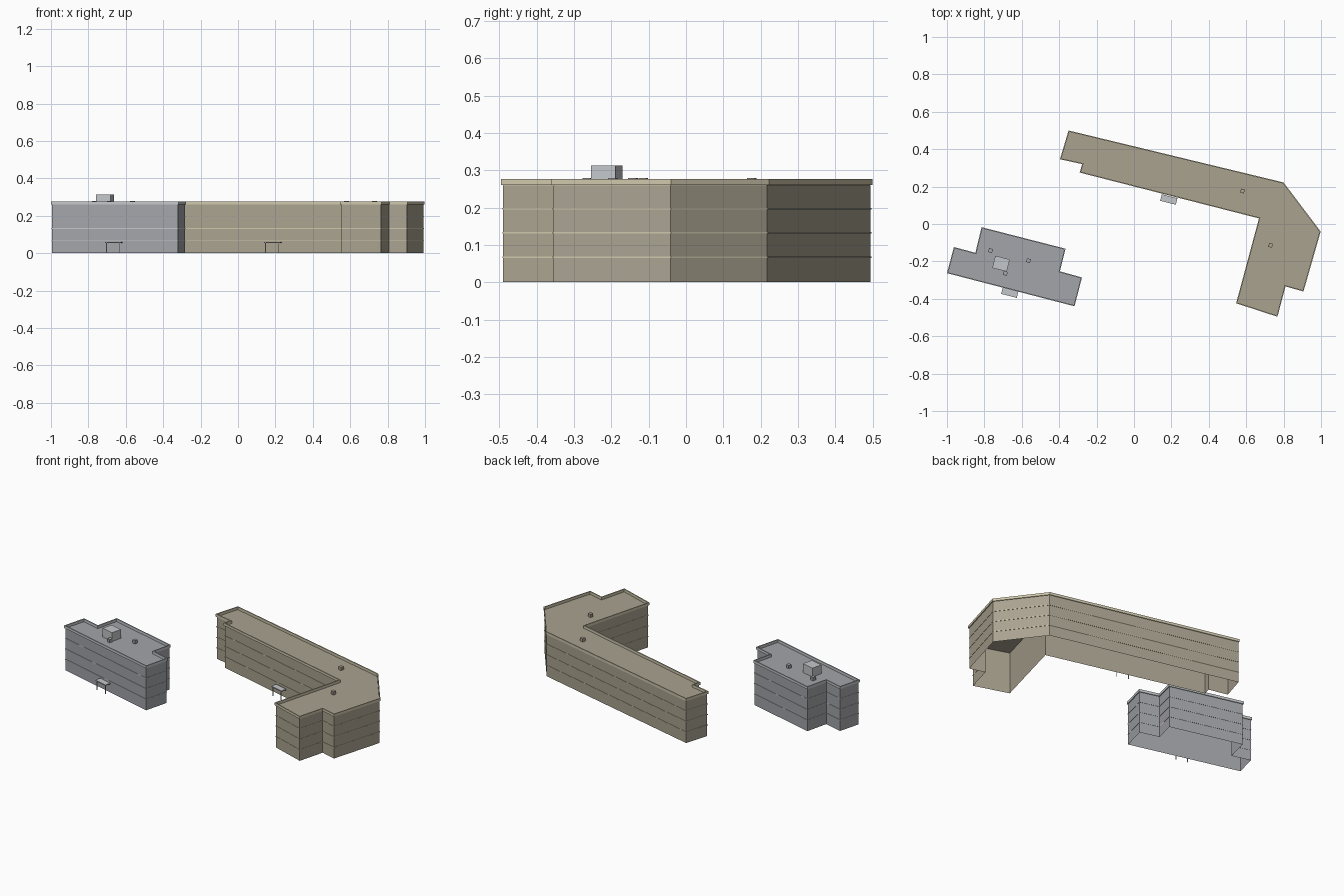
import bpy, bmesh, math
from mathutils import Vector, Matrix

if "Cube" in bpy.data.objects:
    bpy.data.objects.remove(bpy.data.objects["Cube"], do_unlink=True)

TILT = math.radians(-14.3)
ROOF, PARAPET_BASE, TOP = 0.259, 0.26, 0.276
FLOOR = 0.065
WALL_INSET = 0.005


def material(name, rgb):
    m = bpy.data.materials.new(name)
    m.use_nodes = True
    m.diffuse_color = (*rgb, 1)
    m.node_tree.nodes["Principled BSDF"].inputs["Base Color"].default_value = (*rgb, 1)
    return m


beige = material("beige wall", (0.40, 0.365, 0.28))
cream = material("cream trim", (0.62, 0.57, 0.41))
grey = material("grey wall", (0.37, 0.375, 0.40))
pale = material("pale grey trim", (0.55, 0.57, 0.59))


def finish(name, bm, mat):
    mesh = bpy.data.meshes.new(name)
    bm.to_mesh(mesh)
    bm.free()
    mesh.materials.append(mat)
    obj = bpy.data.objects.new(name, mesh)
    bpy.context.collection.objects.link(obj)
    return obj


def inset(outline, d):
    """Offset a counter-clockwise outline inwards with mitred corners."""
    result = []
    for i, p in enumerate(outline):
        a = (p - outline[i - 1]).normalized()
        b = (outline[(i + 1) % len(outline)] - p).normalized()
        na, nb = Vector((-a.y, a.x)), Vector((-b.y, b.x))
        result.append(p + (na + nb) * d / (1 + na.dot(nb)))
    return result


def sweep(name, outline, profile, mat, cap=False):
    """Carry an (inset, height) profile around an outline."""
    bm = bmesh.new()
    rings = [[bm.verts.new((p.x, p.y, z)) for p in inset(outline, d)] for d, z in profile]
    n = len(outline)
    for low, high in zip(rings, rings[1:]):
        for i in range(n):
            j = (i + 1) % n
            bm.faces.new((low[i], low[j], high[j], high[i]))
    if cap:
        bm.faces.new(rings[-1])
    return finish(name, bm, mat)


def box(name, centre, size, mat):
    """Box aligned with the buildings, standing on the given base centre."""
    bm = bmesh.new()
    bmesh.ops.create_cube(bm, size=1)
    bm.transform(Matrix.Translation(Vector(centre) + Vector((0, 0, size[2] / 2)))
                 @ Matrix.Rotation(TILT, 4, 'Z') @ Matrix.Diagonal((*size, 1)))
    return finish(name, bm, mat)


def canopy(name, x, y, mat):
    """Entrance roof on two thin posts."""
    box(name + "_slab", (x, y, 0.054), (0.086, 0.036, 0.006), mat)
    for side, label in ((-1, "right"), (1, "left")):
        offset = Matrix.Rotation(TILT, 2) @ Vector((side * 0.036, -0.013))
        box(f"{name}_{label}_post", (x + offset.x, y + offset.y, 0), (0.004, 0.004, 0.055), mat)


def building(name, points, wall, trim, vents):
    outline = [Vector(p) for p in reversed(points)]
    # Walls are open underneath and closed by the roof
    sweep(name + "_walls", outline, [(WALL_INSET, 0), (WALL_INSET, ROOF)], wall, cap=True)
    # Thin string courses between floors
    for k in (1, 2, 3):
        z = k * FLOOR
        sweep(f"{name}_floor_band_{k}", outline,
              [(WALL_INSET, z), (0.003, z), (0.003, z + 0.004), (WALL_INSET, z + 0.004)], trim)
    # Parapet around the roof
    sweep(name + "_parapet", outline,
          [(WALL_INSET, PARAPET_BASE), (0, PARAPET_BASE), (0, TOP), (0.006, TOP), (0.006, ROOF)], trim)
    for k, (x, y) in enumerate(vents):
        box(f"{name}_roof_vent_{k + 1}", (x, y, ROOF), (0.021, 0.021, 0.02), wall)


# Long angled building
building("long_block",
         [(-0.35, 0.5), (0.80, 0.222), (0.998, -0.04), (0.906, -0.361), (0.81, -0.334),
          (0.767, -0.496), (0.546, -0.424), (0.668, 0.03), (-0.291, 0.275),
          (-0.277, 0.32), (-0.396, 0.346)],
         beige, cream, [(0.58, 0.176), (0.73, -0.114)])
canopy("long_block_canopy", 0.186, 0.131, pale)

# Short stepped building
building("short_block",
         [(-0.815, -0.017), (-0.366, -0.132), (-0.396, -0.253), (-0.278, -0.286),
          (-0.318, -0.44), (-1.0, -0.263), (-0.963, -0.123), (-0.848, -0.154)],
         grey, pale, [(-0.767, -0.142), (-0.564, -0.196), (-0.688, -0.264)])
canopy("short_block_canopy", -0.664, -0.367, pale)
box("short_block_lift_housing", (-0.711, -0.212, ROOF), (0.08, 0.067, 0.054), pale)
